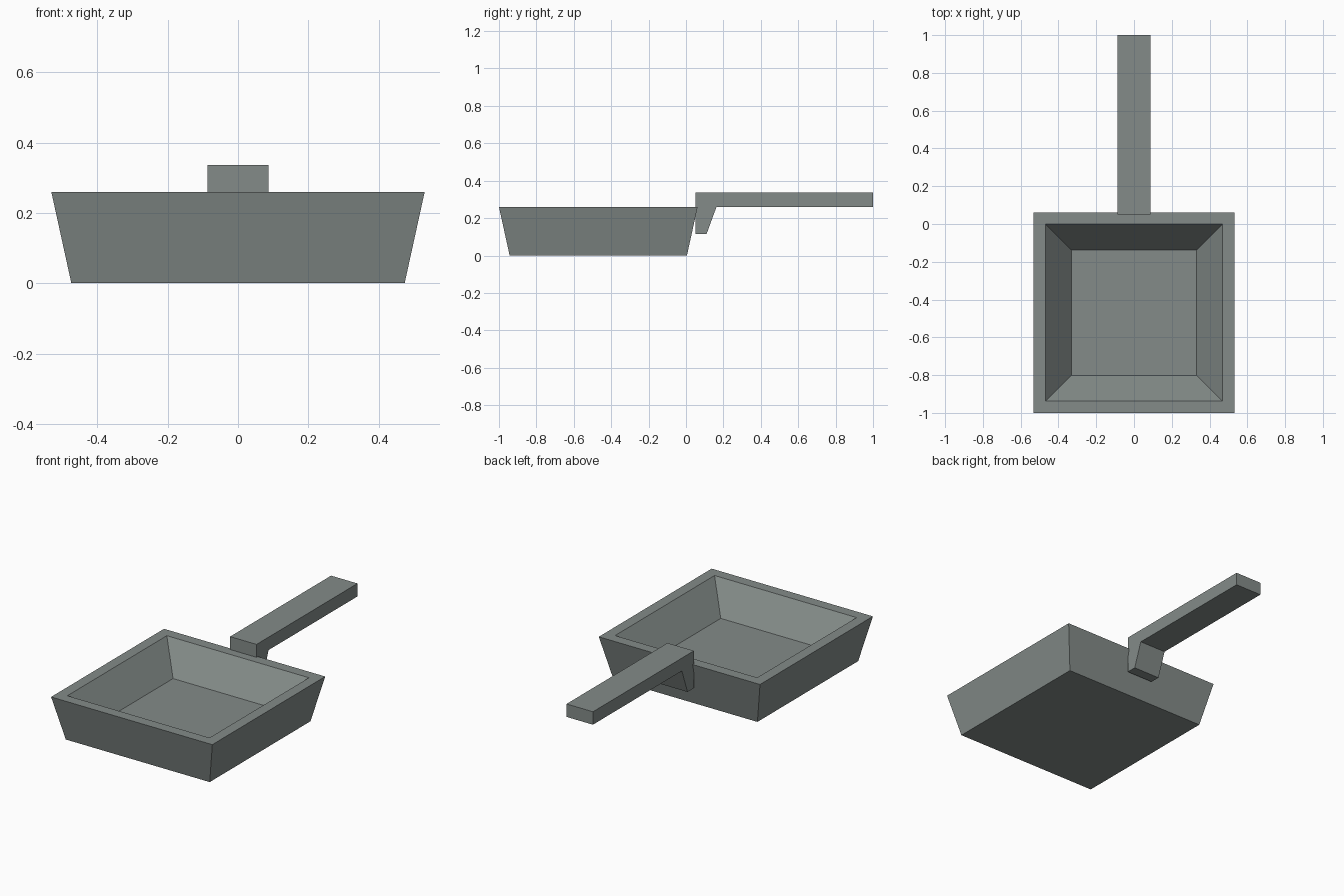
import bpy
import bmesh

cube = bpy.data.objects.get("Cube")
if cube:
    bpy.data.objects.remove(cube, do_unlink=True)

iron = bpy.data.materials.new("dark_grey_iron")
iron.use_nodes = True
COLOUR = (0.23, 0.26, 0.25, 1)
iron.diffuse_color = COLOUR
iron.node_tree.nodes["Principled BSDF"].inputs["Base Color"].default_value = COLOUR


def finish(name, bm):
    bmesh.ops.recalc_face_normals(bm, faces=bm.faces)
    mesh = bpy.data.meshes.new(name)
    bm.to_mesh(mesh)
    bm.free()
    mesh.materials.append(iron)
    obj = bpy.data.objects.new(name, mesh)
    bpy.context.collection.objects.link(obj)
    return obj


# Pan: nested square rings, joined from the underside over the rim to the floor
PAN_Y = -0.469
rings = [(0.474, 0.0), (0.531, 0.26), (0.468, 0.26), (0.332, 0.093)]  # half width, z
bm = bmesh.new()
loops = []
for half, z in rings:
    loops.append([bm.verts.new((sx * half, PAN_Y + sy * half, z))
                  for sx, sy in ((-1, -1), (1, -1), (1, 1), (-1, 1))])
for low, high in zip(loops, loops[1:]):
    for i in range(4):
        j = (i + 1) % 4
        bm.faces.new((low[i], low[j], high[j], high[i]))
bm.faces.new(loops[0])
bm.faces.new(loops[-1])
finish("pan", bm)

# Handle: side profile (y, z) with a sloped bracket, extruded across x
HANDLE_HALF = 0.087
profile = [(0.05, 0.115), (0.11, 0.115), (0.163, 0.26),
           (1.0, 0.26), (1.0, 0.337), (0.05, 0.337)]
bm = bmesh.new()
side = bm.faces.new([bm.verts.new((-HANDLE_HALF, y, z)) for y, z in profile])
grown = bmesh.ops.extrude_face_region(bm, geom=[side])
bmesh.ops.translate(bm, vec=(2 * HANDLE_HALF, 0, 0),
                    verts=[v for v in grown["geom"] if isinstance(v, bmesh.types.BMVert)])
finish("handle", bm)
